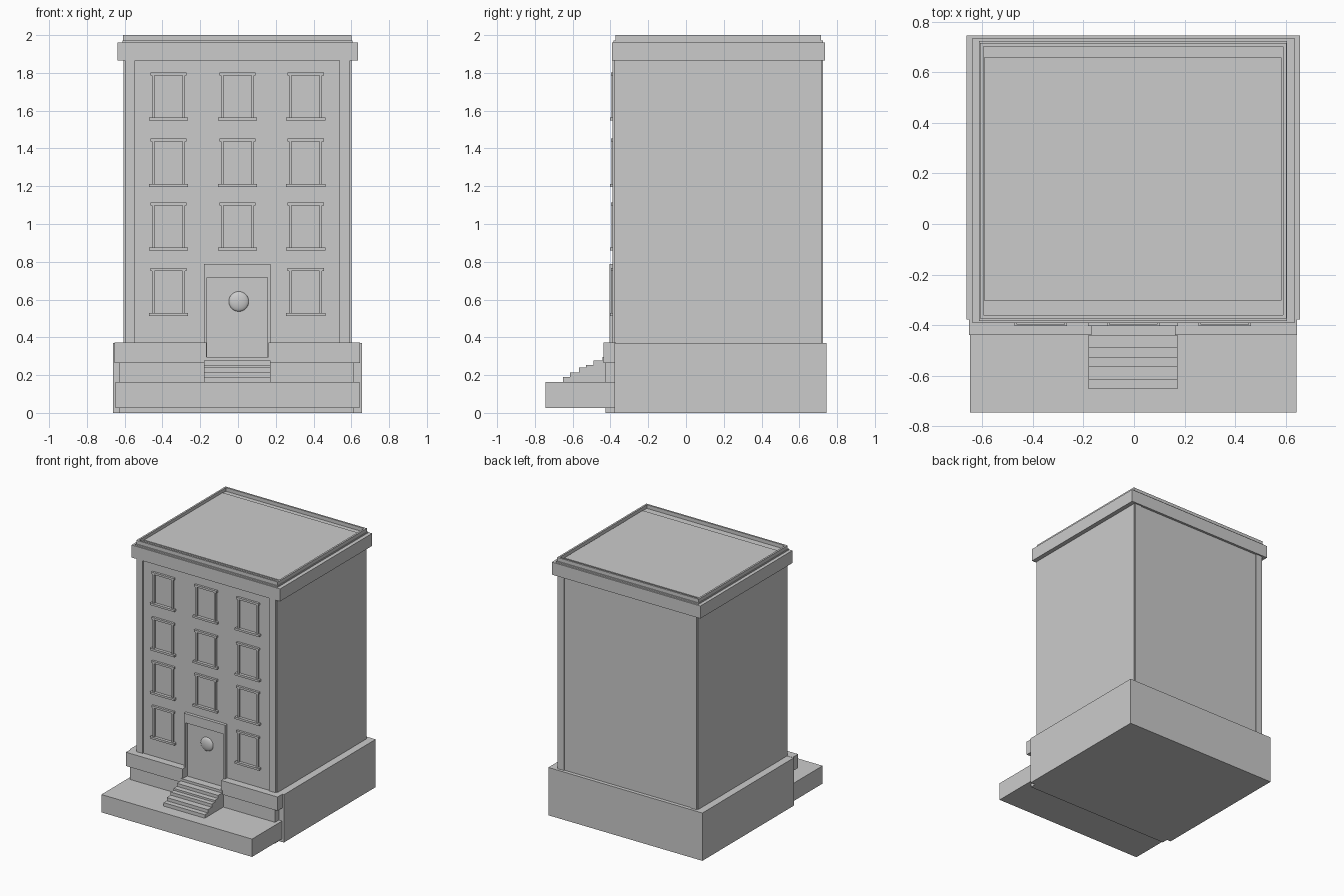
import bpy
import bmesh

if "Cube" in bpy.data.objects:
    bpy.data.objects.remove(bpy.data.objects["Cube"])


def add_box(bm, x0, x1, y0, y1, z0, z1):
    v = [bm.verts.new((x, y, z)) for z in (z0, z1)
         for x, y in ((x0, y0), (x1, y0), (x1, y1), (x0, y1))]
    for f in ((3, 2, 1, 0), (4, 5, 6, 7), (0, 1, 5, 4),
              (1, 2, 6, 5), (2, 3, 7, 6), (3, 0, 4, 7)):
        bm.faces.new([v[i] for i in f])


def finish(name, bm):
    me = bpy.data.meshes.new(name)
    bm.to_mesh(me)
    bm.free()
    ob = bpy.data.objects.new(name, me)
    bpy.context.collection.objects.link(ob)
    return ob


def boxes(name, *dims):
    bm = bmesh.new()
    for d in dims:
        add_box(bm, *d)
    return finish(name, bm)


def ring(name, x0, x1, y0, y1, z0, z1, t):
    """Rectangular rim of wall thickness t, mitred at the corners."""
    bm = bmesh.new()
    loops = []
    for i, z in ((0, z0), (0, z1), (t, z1), (t, z0)):
        loops.append([bm.verts.new(p) for p in (
            (x0 + i, y0 + i, z), (x1 - i, y0 + i, z),
            (x1 - i, y1 - i, z), (x0 + i, y1 - i, z))])
    for a in range(4):
        lo, up = loops[a], loops[(a + 1) % 4]
        for k in range(4):
            n = (k + 1) % 4
            bm.faces.new((lo[k], lo[n], up[n], up[k]))
    return finish(name, bm)


# Main block and the stone base it stands on
boxes("building_body", (-0.605, 0.6, -0.38, 0.717, 0.37, 1.87))
boxes("base", (-0.662, 0.657, -0.378, 0.745, 0.0, 0.37))

# Corner pilasters on front and back
boxes("pilasters",
      *[(x0, x1, y0, y1, 0.37, 1.867)
        for x0, x1 in ((-0.597, -0.545), (0.537, 0.592))
        for y0, y1 in ((-0.388, -0.37), (0.70, 0.724))])

# Front plinth, split around the doorway, with a wider cap
boxes("front_plinth",
      (-0.628, -0.17, -0.425, -0.37, 0.0, 0.268),
      (0.165, 0.615, -0.425, -0.37, 0.0, 0.268),
      (-0.17, 0.165, -0.425, -0.37, 0.0, 0.2))
boxes("plinth_cap",
      (-0.653, -0.168, -0.438, -0.37, 0.265, 0.372),
      (0.162, 0.645, -0.438, -0.37, 0.265, 0.372))
boxes("pavement", (-0.648, 0.642, -0.745, -0.372, 0.025, 0.163))

# Stairs: stepped side profile extruded across x
steps = ((-0.652, 0.19), (-0.614, 0.215), (-0.566, 0.239),
         (-0.530, 0.254), (-0.490, 0.278), (-0.442, 0.297))
profile = [(-0.378, 0.15), (-0.652, 0.15)]
for i, (y, z) in enumerate(steps):
    profile.append((y, z))
    profile.append((steps[i + 1][0] if i + 1 < len(steps) else -0.378, z))
bm = bmesh.new()
face = bm.faces.new([bm.verts.new((-0.18, y, z)) for y, z in profile])
out = bmesh.ops.extrude_face_region(bm, geom=[face])
bmesh.ops.translate(bm, vec=(0.352, 0, 0),
                    verts=[g for g in out["geom"] if isinstance(g, bmesh.types.BMVert)])
bmesh.ops.recalc_face_normals(bm, faces=bm.faces)
finish("stairs", bm)

# Door surround, door panel and flattened round knob
boxes("door_surround",
      (-0.181, 0.173, -0.404, -0.37, 0.716, 0.788),
      (-0.181, -0.165, -0.404, -0.37, 0.297, 0.716),
      (0.157, 0.173, -0.404, -0.37, 0.297, 0.716))
boxes("door", (-0.165, 0.157, -0.384, -0.37, 0.297, 0.716))
bpy.ops.mesh.primitive_uv_sphere_add(segments=32, ring_count=16, radius=0.053,
                                     location=(0.004, -0.384, 0.59))
knob = bpy.context.object
knob.name = "door_knob"
knob.scale = (1, 0.35, 1)
bpy.ops.object.shade_smooth_by_angle()

# Windows: jambs, head and projecting sill; the door takes one place
for row, top in enumerate((1.802, 1.452, 1.114, 0.768)):
    for col, cx in enumerate((-0.368, -0.003, 0.358)):
        if row == 3 and col == 1:
            continue
        bottom = top - 0.255
        boxes(f"window_frame_{row}_{col}",
              (cx - 0.096, cx + 0.096, -0.397, -0.37, top - 0.016, top),
              (cx - 0.088, cx - 0.074, -0.394, -0.37, bottom + 0.015, top - 0.016),
              (cx + 0.074, cx + 0.088, -0.394, -0.37, bottom + 0.015, top - 0.016),
              (cx - 0.104, cx + 0.104, -0.403, -0.37, bottom, bottom + 0.016))

# Cornice, low parapet rim and roof surface
boxes("cornice", (-0.638, 0.634, -0.391, 0.735, 1.865, 1.962))
boxes("roof_ledge", (-0.612, 0.605, -0.383, 0.724, 1.96, 1.972))
ring("parapet", -0.609, 0.602, -0.374, 0.716, 1.972, 2.0, 0.014)
boxes("roof", (-0.592, 0.582, -0.302, 0.658, 1.96, 1.979))
